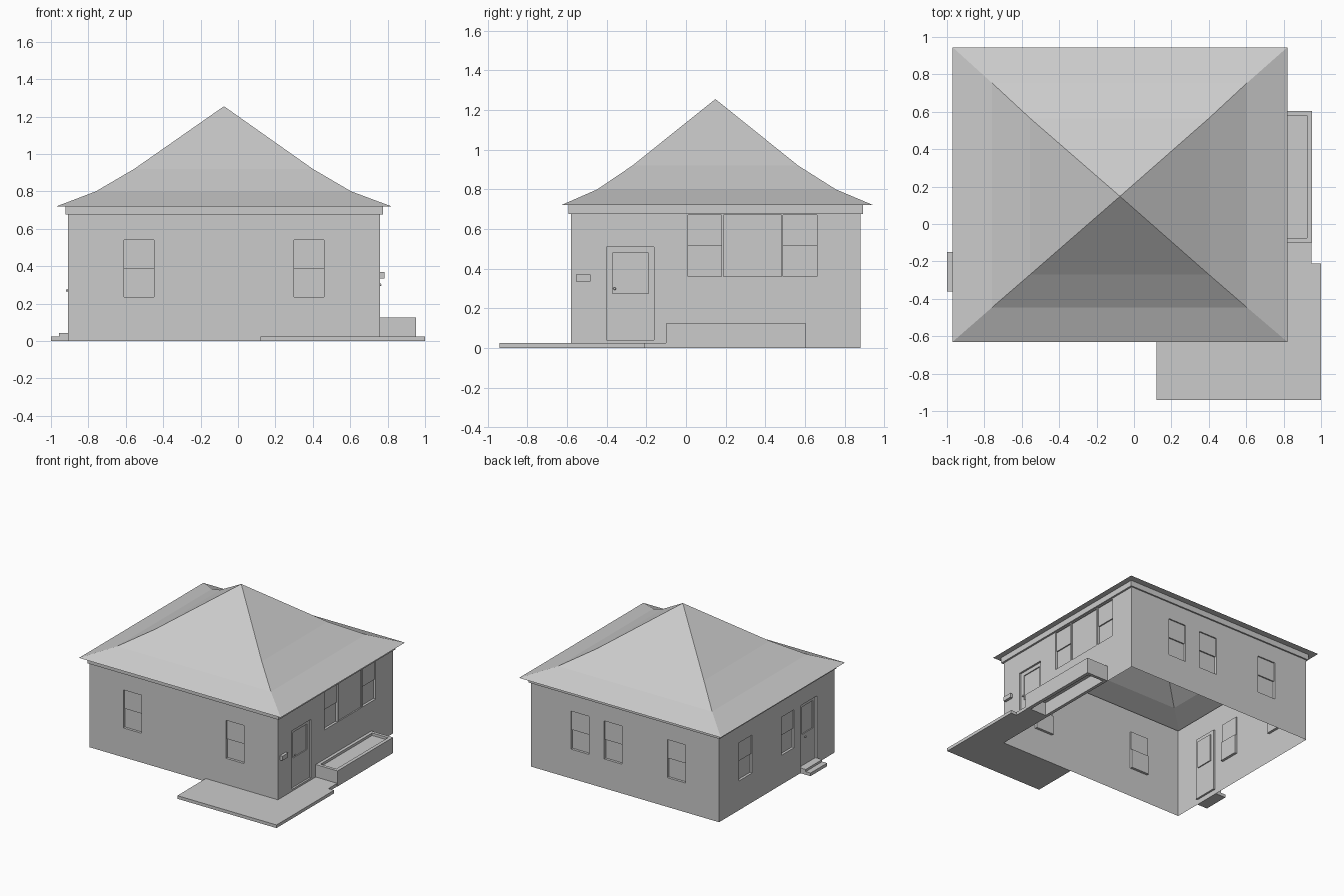
import bpy, bmesh
from mathutils import Vector

cube = bpy.data.objects.get("Cube")
if cube:
    bpy.data.objects.remove(cube, do_unlink=True)

GREY = (0.6, 0.6, 0.6, 1.0)
grey = bpy.data.materials.new("plain grey")
grey.use_nodes = True
grey.diffuse_color = GREY
grey.node_tree.nodes["Principled BSDF"].inputs["Base Color"].default_value = GREY

# House footprint and heights
X0, X1, Y0, Y1 = -0.91, 0.76, -0.58, 0.88
WALL_TOP, EAVE = 0.69, 0.72


def finish(name, bm, recalc=True):
    if recalc:
        bmesh.ops.recalc_face_normals(bm, faces=bm.faces[:])
    mesh = bpy.data.meshes.new(name)
    bm.to_mesh(mesh)
    bm.free()
    mesh.materials.append(grey)
    obj = bpy.data.objects.new(name, mesh)
    bpy.context.collection.objects.link(obj)
    return obj


def ring(bm, x0, x1, y0, y1, z):
    return [bm.verts.new(p) for p in ((x0, y0, z), (x1, y0, z), (x1, y1, z), (x0, y1, z))]


def bridge(bm, a, b):
    for i in range(len(a)):
        j = (i + 1) % len(a)
        bm.faces.new((a[i], a[j], b[j], b[i]))


def prism(name, outline, z0, z1):
    bm = bmesh.new()
    low = [bm.verts.new((x, y, z0)) for x, y in outline]
    high = [bm.verts.new((x, y, z1)) for x, y in outline]
    bridge(bm, low, high)
    bm.faces.new(low)
    bm.faces.new(high)
    return finish(name, bm)


def box(name, x0, x1, y0, y1, z0, z1):
    return prism(name, ((x0, y0), (x1, y0), (x1, y1), (x0, y1)), z0, z1)


def frame(name, outer, inner, z0, z1):
    bm = bmesh.new()
    loops = [ring(bm, *outer, z0), ring(bm, *outer, z1), ring(bm, *inner, z1), ring(bm, *inner, z0)]
    for i in range(4):
        bridge(bm, loops[i], loops[(i + 1) % 4])
    return finish(name, bm)


def window(u0, u1, z0=0.235, z1=0.54, split=True):
    """Recessed opening whose lower sash sits deeper than the upper one."""
    steps = [(u0, u1, z0, z1, 0.01)]
    if split:
        steps.append((u0, u1, z0, (z0 + z1) / 2, 0.01))
    return steps


def door(u0, u1, z0, z1):
    """Recessed leaf with a deeper glazed panel in its upper half."""
    rim = 0.03
    return [(u0, u1, z0, z1, 0.015),
            (u0 + rim, u1 - rim, z0 + 0.5 * (z1 - z0), z1 - rim, 0.008)]


def wall(name, u_range, place, inward, flip, openings):
    bm = bmesh.new()
    steps = [s for opening in openings for s in opening]
    us = sorted({*u_range, *(v for s in steps for v in s[:2])})
    zs = sorted({0.0, WALL_TOP, *(v for s in steps for v in s[2:4])})
    grid = [[bm.verts.new(place(u, z)) for z in zs] for u in us]
    for i in range(len(us) - 1):
        for j in range(len(zs) - 1):
            quad = [grid[i][j], grid[i + 1][j], grid[i + 1][j + 1], grid[i][j + 1]]
            bm.faces.new(quad[::-1] if flip else quad)
    inward = Vector(inward)
    axis = 0 if inward.x == 0 else 1
    for u0, u1, z0, z1, depth in steps:
        bm.normal_update()
        chosen = []
        for f in bm.faces:
            c = f.calc_center_median()
            if u0 < c[axis] < u1 and z0 < c.z < z1 and f.normal.dot(inward) < -0.9:
                chosen.append(f)
        new = bmesh.ops.extrude_face_region(bm, geom=chosen)["geom"]
        verts = [g for g in new if isinstance(g, bmesh.types.BMVert)]
        bmesh.ops.translate(bm, verts=verts, vec=inward * depth)
        bmesh.ops.delete(bm, geom=[f for f in chosen if f.is_valid], context='FACES')
    return finish(name, bm, recalc=False)


# Walls with recessed windows and doors
wall("front_wall", (X0, X1), lambda u, z: (u, Y0, z), (0, 1, 0), False,
     [window(-0.61, -0.45), window(0.30, 0.46)])
wall("back_wall", (X0, X1), lambda u, z: (u, Y1, z), (0, -1, 0), True,
     [window(0.245, 0.405), window(-0.05, 0.11), window(-0.61, -0.45)])
wall("entrance_wall", (Y0, Y1), lambda u, z: (X1, u, z), (-1, 0, 0), False,
     [window(0.01, 0.18, 0.36, 0.67), window(0.19, 0.48, 0.36, 0.67, False),
      window(0.49, 0.66, 0.36, 0.67), door(-0.40, -0.16, 0.04, 0.51)])
wall("side_wall", (Y0, Y1), lambda u, z: (X0, u, z), (1, 0, 0), True,
     [window(0.46, 0.63), window(-0.07, 0.09), door(-0.36, -0.16, 0.04, 0.54)])

# Flared hip roof with a flat soffit
bm = bmesh.new()
loops = [ring(bm, X0, X1, Y0, Y1, EAVE),
         ring(bm, -0.97, 0.82, -0.63, 0.945, EAVE),
         ring(bm, -0.76, 0.605, -0.447, 0.755, 0.80),
         ring(bm, -0.555, 0.40, -0.27, 0.565, 0.92)]
for lower, upper in zip(loops, loops[1:]):
    bridge(bm, lower, upper)
peak = bm.verts.new((-0.075, 0.148, 1.255))
for i in range(4):
    bm.faces.new((loops[3][i], loops[3][(i + 1) % 4], peak))
finish("roof", bm)

# Trim board under the eaves
frame("eave_trim", (X0 - 0.012, X1 + 0.015, Y0 - 0.012, Y1 + 0.012), (X0, X1, Y0, Y1), 0.675, EAVE)

# Patio wrapping the entrance corner
prism("patio", ((0.12, -0.94), (1.0, -0.94), (1.0, -0.21), (0.95, -0.21),
                (0.95, -0.10), (X1, -0.10), (X1, Y0), (0.12, Y0)), 0.0, 0.025)

# Planter with soil
frame("planter", (X1, 0.953, -0.10, 0.605), (X1 + 0.025, 0.925, -0.075, 0.58), 0.0, 0.125)
bm = bmesh.new()
bm.faces.new(ring(bm, X1 + 0.025, 0.925, -0.075, 0.58, 0.105))
finish("planter_soil", bm, recalc=False)

# Side steps
box("lower_step", -1.0, X0, -0.36, -0.15, 0.0, 0.025)
box("upper_step", -0.957, X0, -0.36, -0.15, 0.025, 0.042)

# Letter box and door knobs
box("letter_box", X1, X1 + 0.022, -0.555, -0.48, 0.335, 0.37)
for name, x, y, z in (("entrance_knob", X1, -0.36, 0.30), ("side_knob", X0 - 0.004, -0.21, 0.27)):
    bm = bmesh.new()
    bmesh.ops.create_uvsphere(bm, u_segments=10, v_segments=6, radius=0.007)
    bmesh.ops.translate(bm, verts=bm.verts[:], vec=(x, y, z))
    finish(name, bm)
